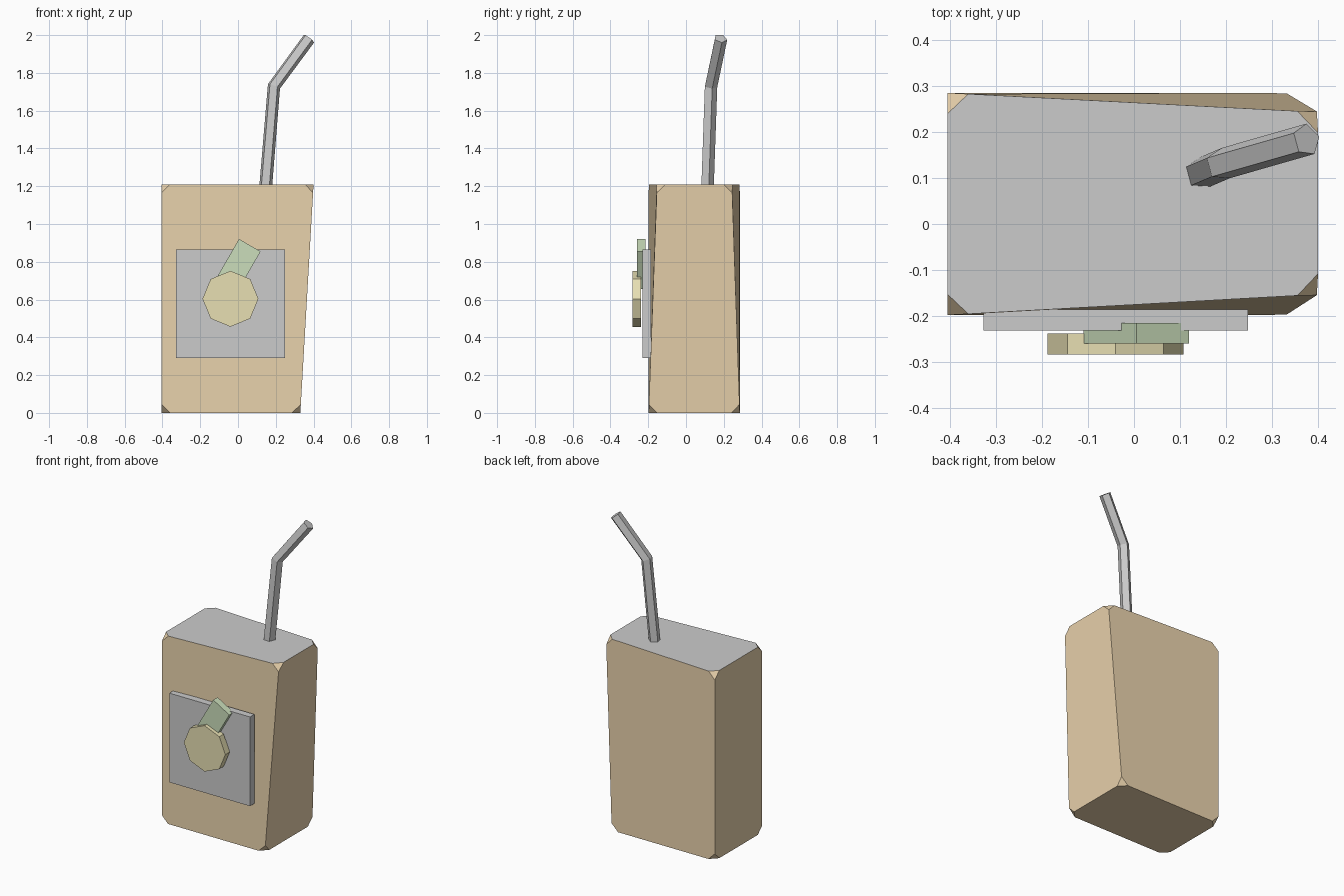
import bpy, bmesh
from math import radians, cos, sin, pi
from mathutils import Vector, Matrix

if "Cube" in bpy.data.objects:
    bpy.data.objects.remove(bpy.data.objects["Cube"])


def material(name, rgb):
    m = bpy.data.materials.new(name)
    m.diffuse_color = (*rgb, 1)
    m.use_nodes = True
    m.node_tree.nodes["Principled BSDF"].inputs["Base Color"].default_value = m.diffuse_color
    return m


def make_object(name, bm, *mats):
    bmesh.ops.recalc_face_normals(bm, faces=bm.faces[:])
    mesh = bpy.data.meshes.new(name)
    bm.to_mesh(mesh)
    bm.free()
    for m in mats:
        mesh.materials.append(m)
    obj = bpy.data.objects.new(name, mesh)
    bpy.context.collection.objects.link(obj)
    return obj


def block(name, centre, size, turn=0, *mats):
    """Box turned about the y axis."""
    bm = bmesh.new()
    bmesh.ops.create_cube(bm, size=1, matrix=Matrix.Translation(centre)
                          @ Matrix.Rotation(radians(turn), 4, 'Y')
                          @ Matrix.Diagonal((*size, 1)))
    return make_object(name, bm, *mats)


card = material("card_brown", (0.81, 0.64, 0.41))
grey = material("top_grey", (0.8, 0.8, 0.8))
green = material("leaf_green", (0.60, 0.73, 0.50))
yellow = material("fruit_yellow", (0.80, 0.74, 0.45))

# Carton: box with a skewed upper right end and clipped corners
bm = bmesh.new()
bmesh.ops.create_cube(bm, size=1)
for v in bm.verts:
    right, back, top = (c > 0 for c in v.co)
    skew = right and top
    x = (0.40 if top else 0.33) if right else -0.405
    y = (0.243 if skew else 0.285) if back else (-0.153 if skew else -0.198)
    v.co = (x, y, 1.21 if top else 0)
bmesh.ops.bevel(bm, geom=bm.verts[:], offset=0.045, offset_type='OFFSET',
                segments=1, profile=0.5, affect='VERTICES')
bm.normal_update()
for f in bm.faces:
    f.material_index = 1 if f.normal.z > 0.95 else 0
make_object("carton", bm, card, grey)

# Label plate and leaf
block("label", (-0.04, -0.2085, 0.577), (0.575, 0.045, 0.575))
block("leaf", (0.005, -0.2375, 0.788), (0.132, 0.045, 0.23), 30, green)

# Eight-sided fruit disc
bm = bmesh.new()
bmesh.ops.create_cone(bm, cap_ends=True, segments=8, radius1=0.148, radius2=0.148,
                      depth=0.045, matrix=Matrix.Translation((-0.04, -0.261, 0.604))
                      @ Matrix.Rotation(pi / 2, 4, 'X'))
make_object("fruit", bm, yellow)

# Five-sided bent straw
path = [Vector(p) for p in ((0.143, 0.110, 1.16), (0.19, 0.13, 1.73), (0.375, 0.183, 1.982))]
low, high = (path[1] - path[0]).normalized(), (path[2] - path[1]).normalized()
side = low.cross(high).normalized()
bm = bmesh.new()
rings = []
for p, t in zip(path, (low, (low + high).normalized(), high)):
    out = side.cross(t)
    if out.x < 0:
        out.negate()
    rings.append([bm.verts.new(p + 0.0358 * (out * cos(a) + side * sin(a)))
                  for a in (2 * pi * i / 5 for i in range(5))])
for a, b in zip(rings, rings[1:]):
    for i in range(5):
        j = (i + 1) % 5
        bm.faces.new((a[i], a[j], b[j], b[i]))
bm.faces.new(rings[0])
bm.faces.new(rings[-1])
make_object("straw", bm)
